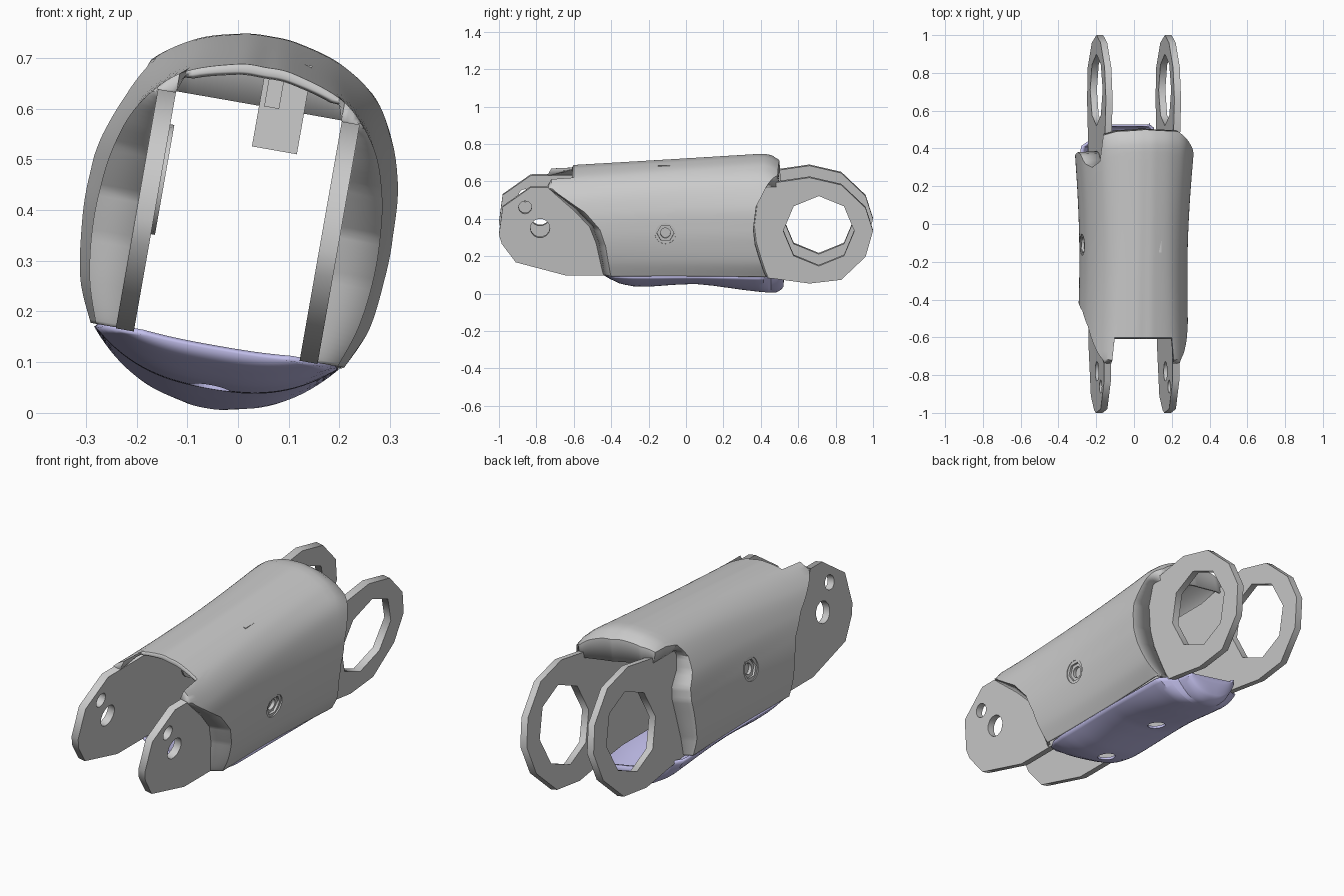
import bpy, bmesh
from math import pi, sin, cos, radians
from mathutils import Matrix

if "Cube" in bpy.data.objects:
    bpy.data.objects.remove(bpy.data.objects["Cube"])

# Everything is built upright (u, y, w) and then rolled 10 degrees
ROLL = Matrix.Translation((0, 0, .37)) @ Matrix.Rotation(radians(10), 4, 'Y')

def add(name, me, smooth=True):
    ob = bpy.data.objects.new(name, me)
    bpy.context.collection.objects.link(ob)
    ob.matrix_world = ROLL
    if smooth:
        bpy.ops.object.select_all(action='DESELECT')
        ob.select_set(True)
        bpy.context.view_layer.objects.active = ob
        bpy.ops.object.shade_smooth_by_angle(angle=radians(35))
    return ob

def grid(name, rows):
    """Surface through equally long rows of points."""
    n = len(rows[0])
    faces = [(i*n+j, i*n+j+1, (i+1)*n+j+1, (i+1)*n+j)
             for i in range(len(rows)-1) for j in range(n-1)]
    me = bpy.data.meshes.new(name)
    me.from_pydata([p for r in rows for p in r], [], faces)
    bm = bmesh.new()
    bm.from_mesh(me)
    bmesh.ops.remove_doubles(bm, verts=bm.verts, dist=1e-4)
    bmesh.ops.recalc_face_normals(bm, faces=bm.faces)
    bm.to_mesh(me)
    bm.free()
    return add(name, me)

def circle(y, w, r, n):
    return [(y + r*cos(2*pi*i/n), w + r*sin(2*pi*i/n)) for i in range(n)]

def plate(name, loops, u, half):
    """Flat plate in the y-w plane; first loop is the outline, others are holes."""
    cu = bpy.data.curves.new(name, 'CURVE')
    cu.dimensions, cu.fill_mode, cu.extrude = '2D', 'BOTH', half
    for pts in loops:
        sp = cu.splines.new('POLY')
        sp.points.add(len(pts)-1)
        for p, q in zip(sp.points, pts):
            p.co = (q[0], q[1], 0, 1)
        sp.use_cyclic_u = True
    tmp = bpy.data.objects.new("tmp", cu)
    bpy.context.collection.objects.link(tmp)
    dg = bpy.context.evaluated_depsgraph_get()
    me = bpy.data.meshes.new_from_object(tmp.evaluated_get(dg))
    bpy.data.objects.remove(tmp)
    me.name = name
    me.transform(Matrix(((0, 0, 1, u), (1, 0, 0, 0), (0, 1, 0, 0), (0, 0, 0, 1))))
    return add(name, me, False)

def box(name, lo, hi):
    bm = bmesh.new()
    bmesh.ops.create_cube(bm, size=1)
    for v in bm.verts:
        v.co = [(a+b)/2 + c*(b-a) for a, b, c in zip(lo, hi, v.co)]
    me = bpy.data.meshes.new(name)
    bm.to_mesh(me)
    bm.free()
    return add(name, me, False)

def cut(ob, name, loc, axis, r, depth):
    bm = bmesh.new()
    bmesh.ops.create_cone(bm, cap_ends=True, segments=24, radius1=r, radius2=r, depth=depth,
                          matrix=Matrix.Translation(loc) @ (Matrix.Rotation(pi/2, 4, 'Y') if axis == 'U' else Matrix()))
    me = bpy.data.meshes.new(name)
    bm.to_mesh(me)
    bm.free()
    c = add(name, me, False)
    c.hide_render = True
    c.hide_viewport = False
    c.display_type = 'WIRE'
    m = ob.modifiers.new("cut", 'BOOLEAN')
    m.operation, m.solver, m.object = 'DIFFERENCE', 'EXACT', c

def solid(ob, t):
    m = ob.modifiers.new("thickness", 'SOLIDIFY')
    m.thickness, m.offset = t, -1

def lerp(keys, t):
    if t <= keys[0][0]:
        return keys[0][1]
    for (a, p), (b, q) in zip(keys, keys[1:]):
        if t <= b:
            return p + (q-p)*(t-a)/(b-a)
    return keys[-1][1]

def spline(pts, t):
    """Catmull-Rom along half a section, mirrored at the top centre."""
    ext = [pts[0]] + pts + [(-pts[-2][0], pts[-2][1])]
    i = min(int(t), len(pts)-2)
    f = t - i
    a, b, c, d = ext[i:i+4]
    return [.5*(2*q + (r-p)*f + (2*p-5*q+4*r-s)*f*f + (3*q-p-3*r+s)*f**3)
            for p, q, r, s in zip(a, b, c, d)]

# Side plates with front bolt holes and large faceted rear openings
outline = [(-1, -.02), (-.98, .13), (-.83, .237), (.35, .24), (.47, .262), (.66, .29),
           (.83, .25), (.96, .125), (1, 0), (.96, -.14), (.83, -.265), (.66, -.285),
           (.48, -.26), (.32, -.242), (-.64, -.242), (-.91, -.17), (-.985, -.07)]
holes = [circle(.71, 0, .19, 8), circle(-.78, .015, .052, 14), circle(-.86, .128, .035, 12)]
for side, u in (("left", -.184), ("right", .184)):
    plate(side + "_side_plate", [outline] + holes, u, .018)

# Outer shell: half sections from the bottom edge to the top centre
front = [(.25, -.24), (.275, -.16), (.287, -.07), (.285, .02), (.27, .11),
         (.235, .2), (.165, .275), (.06, .312), (0, .316)]
rear = [(.255, -.24), (.29, -.16), (.305, -.06), (.308, .03), (.295, .15),
        (.235, .28), (.15, .345), (.06, .373), (0, .378)]
front_edge = [(0, -.44), (1, -.46), (2, -.48), (3, -.515), (4, -.6), (5, -.7),
              (5.4, -.735), (6, -.74), (6.125, -.61), (8, -.61)]
rear_edge = {1: [(0, .43), (1, .4), (2, .37), (3, .36), (4, .375), (5, .45), (5.6, .49), (8, .5)],
             -1: [(0, .36), (1, .36), (2, .37), (3, .38), (3.5, .37), (4, .32), (4.5, .3),
                  (5, .33), (5.25, .47), (6, .49), (8, .5)]}

def shell_point(t, side, y):
    f = min(max((y + .6), 0), 1)
    a, b = spline(front, t), spline(rear, t)
    u, w = [p + (q-p)*f for p, q in zip(a, b)]
    u *= 1 - .06*sin(pi*f)
    if y > .42 and w > .2:                       # rounded rear lip
        w -= .035*((y-.42)/.08)**2*min(1, (w-.2)/.1)
    return side*u, y, w

def inward(p, k, y):
    u, w = max(-.204, min(.204, p[0])), min(.24, p[2])
    return p[0] + (u-p[0])*k, y, p[2] + (w-p[2])*k

rows = []
for i in range(129):
    t, side = (i/8, -1) if i <= 64 else ((128-i)/8, 1)
    y0, y1 = lerp(front_edge, t), lerp(rear_edge[side], t)
    top = t > 6
    lead = .01 if top else lerp([(0, .04), (4, .06), (5.2, .02)], t)
    line = [shell_point(t, side, y0+lead + (y1-y0-lead)*j/28) for j in range(29)]
    rows.append([inward(line[0], .2 if top else 1, y0)] + line + [inward(line[-1], 1, y1+.006)])
shell = grid("outer_shell", rows)
solid(shell, .012)

# Screw recesses in both flanks
for side, s in (("left", -1), ("right", 1)):
    cut(shell, side + "_screw_cutter", (s*.29, -.11, 0), 'U', .056, .1)
    plate(side + "_screw_seat", [circle(-.11, 0, .057, 24), circle(-.11, 0, .046, 6)], s*.252, .022)
    plate(side + "_screw_head", [circle(-.11, 0, .046, 6), circle(-.11, 0, .027, 14)], s*.245, .018)
    plate(side + "_screw_core", [circle(-.11, 0, .03, 14)], s*.225, .022)

# Inner bracket under the roof and round pad on the left plate
box("roof_bracket", (0, -.15, .158), (.09, -.02, .335))
box("bracket_step", (.01, -.19, .24), (.04, -.15, .325))
plate("inner_pad", [circle(-.11, .063, .11, 20)], -.162, .004)

# Bottom cover: shallow bulged tray
depth = [(-.45, .004), (-.42, .03), (-.35, .066), (-.28, .08), (-.2, .082), (-.05, .07), (.05, .066),
         (.15, .077), (.3, .1), (.47, .121), (.5, .116), (.52, .09), (.526, .03)]
width = [(-.45, .15), (-.43, .195), (-.38, .23), (-.3, .243), (.41, .245), (.44, .2), (.455, .16),
         (.51, .15), (.526, .13)]
ys = sorted({round(-.45 + .96*i/40, 3) for i in range(41)} | {.44, .455, .52, .526})
rows = []
for y in ys:
    d, h = lerp(depth, y), lerp(width, y)
    rows.append([(h*k/16, y, -.246 - d*(1-abs(k/16)**2.6)) for k in range(-16, 17)])
h = rows[-1]
rows.append([(p[0], .528, -.25) for p in h])
cover = grid("bottom_cover", rows)
# Tray normals must face down so the thickness grows inward
if sum(p.normal.z for p in cover.data.polygons) > 0:
    cover.data.flip_normals()
solid(cover, .012)
for n, y in (("front", -.27), ("rear", .1)):
    cut(cover, n + "_cover_hole_cutter", (0, y, -.32), 'W', .042, .14)
mat = bpy.data.materials.new("lavender")
mat.diffuse_color = (.55, .53, .85, 1)
mat.use_nodes = True
mat.node_tree.nodes["Principled BSDF"].inputs["Base Color"].default_value = mat.diffuse_color
cover.data.materials.append(mat)

# Shell normals must face outward
top_face = max(shell.data.polygons, key=lambda p: p.center.z)
if top_face.normal.z < 0:
    shell.data.flip_normals()
